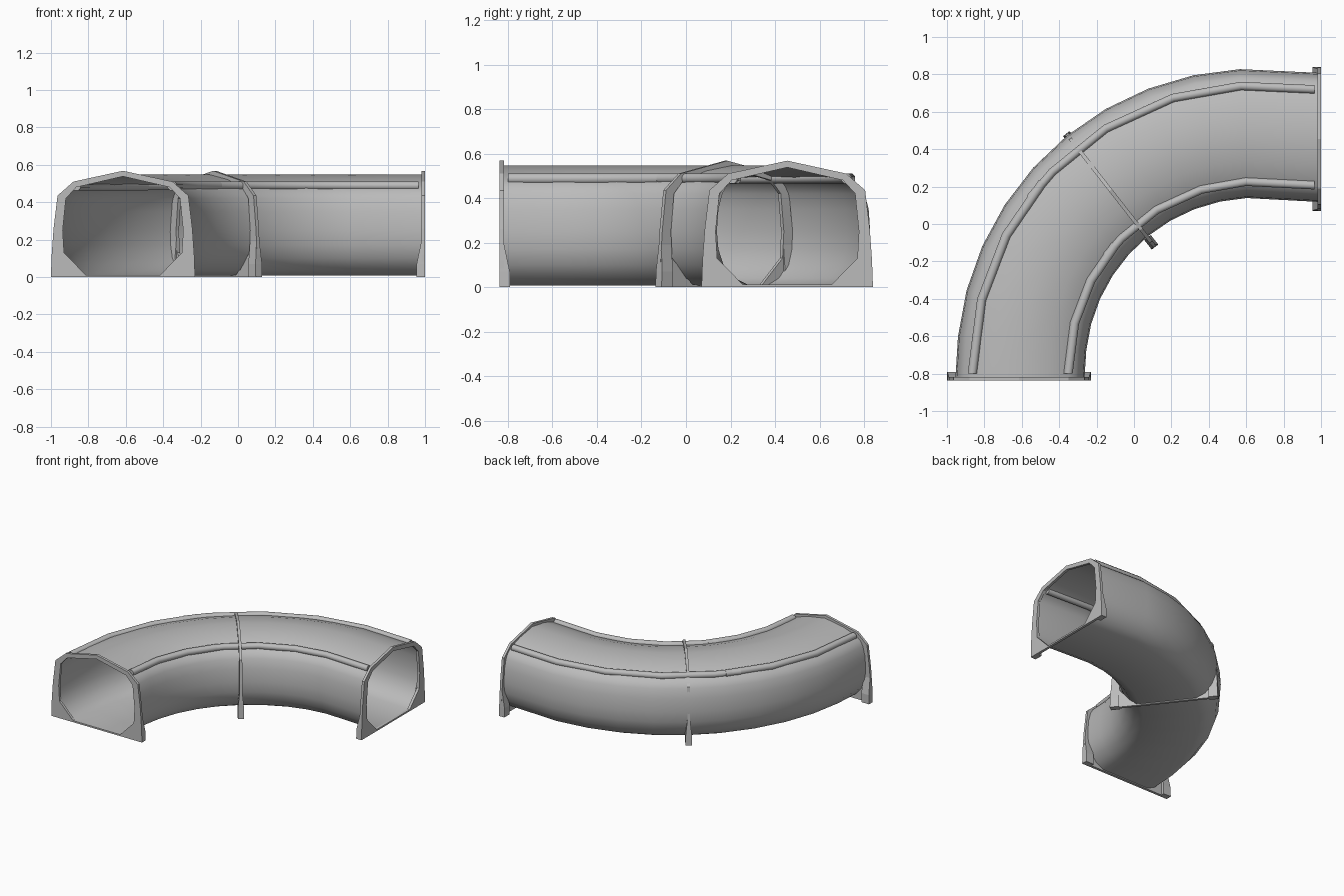
import bpy
import bmesh
import math
from mathutils import Vector

cube = bpy.data.objects.get("Cube")
if cube:
    bpy.data.objects.remove(cube, do_unlink=True)

grey = bpy.data.materials.new("plain_grey")
grey.use_nodes = True
COLOUR = (0.5, 0.5, 0.5, 1)
grey.diffuse_color = COLOUR
grey.node_tree.nodes["Principled BSDF"].inputs["Base Color"].default_value = COLOUR

# Bend geometry
PIVOT = Vector((0.65, -0.77, 0))
RADIUS = 1.255
UP = Vector((0, 0, 1))


def loft(name, rings, closed=False, caps=False, smooth=0):
    """Skin a list of equal closed rings of points."""
    bm = bmesh.new()
    loops = [[bm.verts.new(p) for p in ring] for ring in rings]
    n = len(loops[0])
    pairs = list(zip(loops, loops[1:]))
    if closed:
        pairs.append((loops[-1], loops[0]))
    for a, b in pairs:
        for i in range(n):
            j = (i + 1) % n
            bm.faces.new((a[i], a[j], b[j], b[i]))
    if caps:
        bm.faces.new(loops[0])
        bm.faces.new(loops[-1])
    bmesh.ops.recalc_face_normals(bm, faces=bm.faces)
    mesh = bpy.data.meshes.new(name)
    bm.to_mesh(mesh)
    bm.free()
    mesh.materials.append(grey)
    obj = bpy.data.objects.new(name, mesh)
    bpy.context.collection.objects.link(obj)
    if smooth:
        bpy.ops.object.select_all(action='DESELECT')
        obj.select_set(True)
        bpy.context.view_layer.objects.active = obj
        bpy.ops.object.shade_smooth_by_angle(angle=math.radians(smooth))
    return obj


def station(degrees):
    """Centre and outward direction on the arc; 0 is the front end."""
    a = math.radians(180 - degrees)
    out = Vector((math.cos(a), math.sin(a), 0))
    return PIVOT + out * RADIUS, out


def mirrored(half):
    """Complete a half section that ends on the centre line."""
    return half + [(-u, z) for u, z in reversed(half[:-1])]


# Tunnel shell
shell_half = [(0.20, 0.008), (0.265, 0.04), (0.315, 0.10), (0.338, 0.17),
              (0.345, 0.25), (0.338, 0.35), (0.32, 0.42), (0.30, 0.455),
              (0.26, 0.485), (0.15, 0.522), (0, 0.547)]
section = mirrored(shell_half)
LEFT, BACK = Vector((-1, 0, 0)), Vector((0, 1, 0))
path = [(Vector((-0.61, -0.83, 0)), LEFT)]
path += [station(6 + 9 * i) for i in range(10)]
path.append((Vector((0.99, 0.463, 0)), BACK))
loft("tunnel_shell",
     [[c + out * u + UP * z for u, z in section] for c, out in path], smooth=60)


# Roof rails, each side in two overlapping lengths
def rail(name, offset, stops, radius, height, sides=8):
    rings = []
    for c, out in stops:
        middle = c + out * offset + UP * height
        ring = []
        for k in range(sides):
            a = math.tau * (k + 0.5) / sides
            ring.append(middle + radius * (out * math.cos(a) + UP * math.sin(a)))
        rings.append(ring)
    loft(name, rings, caps=True, smooth=50)


front_stops = [(Vector((-0.61, -0.80, 0)), LEFT)]
front_stops += [station(d) for d in (14, 28, 41)]
rear_stops = [station(d) for d in (37, 44, 58, 73, 87)]
rear_stops.append((Vector((0.965, 0.465, 0)), BACK))
for side, offset in (("outer", 0.255), ("inner", -0.258)):
    rail("front_rail_" + side, offset, front_stops, 0.026, 0.487)
    rail("rear_rail_" + side, offset, rear_stops, 0.024, 0.488)


# Support frames: angular hoop with gusset corners, floor strip and feet
hoop_outer = mirrored([(0.385, 0), (0.381, 0.12), (0.371, 0.26),
                       (0.35, 0.435), (0.265, 0.51), (0, 0.568)])
hoop_inner = mirrored([(0.20, 0.012), (0.315, 0.13), (0.322, 0.25),
                       (0.305, 0.42), (0.25, 0.48), (0, 0.538)])


def frame(name, centre, out, along, hoop_depth, foot_depth):
    def place(u, d, z):
        return centre + out * u + along * d + UP * z

    d0, d1 = hoop_depth
    loft(name + "_hoop",
         [[place(ou, d0, oz), place(iu, d0, iz), place(iu, d1, iz), place(ou, d1, oz)]
          for (ou, oz), (iu, iz) in zip(hoop_outer, hoop_inner)], closed=True)
    f0, f1 = foot_depth
    for side, s in (("outer", 1), ("inner", -1)):
        rings = []
        for z, u, a, b in ((0, 0.385, f0, f1), (0.07, 0.383, f0, f1), (0.19, 0.376, d0, d1)):
            rings.append([place(s * 0.32, a, z), place(s * u, a, z),
                          place(s * u, b, z), place(s * 0.32, b, z)])
        loft(name + "_foot_" + side, rings, caps=True)


frame("front_frame", Vector((-0.615, -0.837, 0)), LEFT, BACK, (0, 0.02), (0, 0.045))
frame("rear_frame", Vector((1, 0.455, 0)), BACK, LEFT, (0, 0.02), (0, 0.045))
mid_out = Vector((-0.616, 0.787, 0)).normalized()
frame("middle_frame", Vector((-0.125, 0.18, 0)), mid_out, mid_out.cross(UP),
      (-0.01, 0.01), (-0.022, 0.022))
